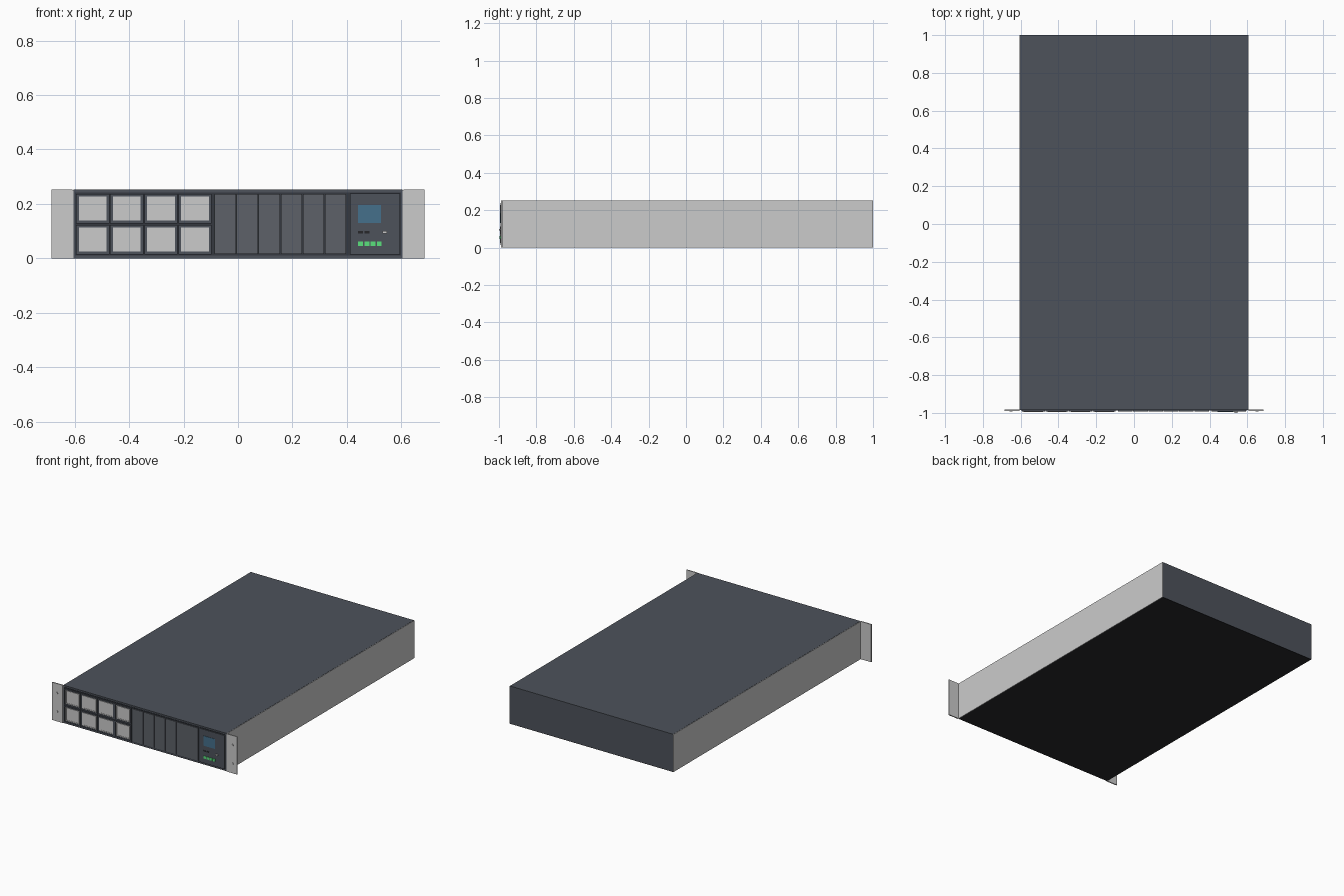
import bpy, bmesh
from mathutils import Matrix

if "Cube" in bpy.data.objects:
    bpy.data.objects.remove(bpy.data.objects["Cube"])


def mat(name, rgb):
    m = bpy.data.materials.new(name)
    m.diffuse_color = (*rgb, 1)
    m.use_nodes = True
    m.node_tree.nodes["Principled BSDF"].inputs["Base Color"].default_value = m.diffuse_color
    return m


SLATE = mat("slate", (0.075, 0.085, 0.105))
DARK = mat("dark_trim", (0.035, 0.04, 0.05))
BLACK = mat("black", (0.02, 0.02, 0.023))
PANEL = mat("panel_grey", (0.11, 0.12, 0.14))
BLUE = mat("screen_blue", (0.06, 0.16, 0.26))
GREEN = mat("button_green", (0.1, 0.75, 0.2))


def finish(name, bm, material):
    me = bpy.data.meshes.new(name)
    bm.to_mesh(me)
    bm.free()
    ob = bpy.data.objects.new(name, me)
    bpy.context.collection.objects.link(ob)
    if material:
        me.materials.append(material)
    return ob


def box(name, x, y, z, material=None):
    """Box from (min, max) ranges."""
    bm = bmesh.new()
    c = [(a + b) / 2 for a, b in (x, y, z)]
    s = [b - a for a, b in (x, y, z)]
    bmesh.ops.create_cube(bm, size=1, matrix=Matrix.Translation(c) @ Matrix.Diagonal((*s, 1)))
    return finish(name, bm, material)


def tray(name, x, z, y_front, y_back, inset, depth, material=None):
    """Front box whose face is inset by a rim and pushed in by depth."""
    ob = box(name, x, (y_front, y_back), z, material)
    bm = bmesh.new()
    bm.from_mesh(ob.data)
    bm.normal_update()
    front = [f for f in bm.faces if f.normal.y < -0.9]
    bmesh.ops.inset_region(bm, faces=front, thickness=inset)
    ring = bmesh.ops.extrude_face_region(bm, geom=front)
    bmesh.ops.delete(bm, geom=front, context='FACES_ONLY')
    verts = [g for g in ring["geom"] if isinstance(g, bmesh.types.BMVert)]
    bmesh.ops.translate(bm, verts=verts, vec=(0, depth, 0))
    bmesh.ops.recalc_face_normals(bm, faces=bm.faces)
    bm.to_mesh(ob.data)
    bm.free()
    return ob


H = 0.253
BACK = -0.98   # plane behind the front modules

# Main case with darker underside
box("case", (-0.604, 0.604), (-0.985, 1.0), (0.002, H), SLATE)
box("bottom_pan", (-0.604, 0.604), (-0.985, 1.0), (0, 0.002), BLACK)
box("front_backing", (-0.598, 0.598), (-0.987, BACK), (0.01, 0.243), DARK)

# Side panels, rack ears and their screws
for side, s in (("left", -1), ("right", 1)):
    box(side + "_side_panel", tuple(sorted((s * 0.603, s * 0.607))), (-0.985, 1.0), (0, H - 0.001))
    box(side + "_rack_ear", tuple(sorted((s * 0.607, s * 0.685))), (-0.989, -0.982), (0, H))
    for z in (0.065, 0.188):
        bm = bmesh.new()
        bmesh.ops.create_cone(bm, cap_ends=True, segments=16, radius1=0.008, radius2=0.008, depth=0.006,
                              matrix=Matrix.Translation((s * 0.65, -0.989, z)) @ Matrix.Rotation(1.5708, 4, 'X'))
        finish(side + "_ear_screw", bm, None)

# Drive bays: dark rim frame holding a grey caddy face
for col in range(4):
    cx = -0.533 + 0.125 * col
    for cz in (0.069, 0.183):
        tray("drive_bay", (cx - 0.061, cx + 0.061), (cz - 0.054, cz + 0.054), -0.993, BACK, 0.01, 0.003, SLATE)
        tray("drive_caddy", (cx - 0.051, cx + 0.051), (cz - 0.044, cz + 0.044), -0.994, BACK, 0.008, 0.002)

# Vertical blank modules
for i in range(6):
    x0 = -0.086 + 0.081 * i
    box("blank_module", (x0, x0 + 0.078), (-0.993, BACK), (0.017, 0.236), PANEL)

# Control panel with screen, ports and buttons
box("control_panel", (0.411, 0.594), (-0.993, BACK), (0.014, 0.239), SLATE)
box("screen", (0.441, 0.525), (-0.995, BACK), (0.131, 0.197), BLUE)
for i in range(2):
    x0 = 0.441 + 0.023 * i
    box("port", (x0, x0 + 0.018), (-0.995, BACK), (0.092, 0.1), BLACK)
box("latch_tab", (0.531, 0.547), (-1.0, BACK), (0.091, 0.1))
for i in range(4):
    x0 = 0.441 + 0.0228 * i
    box("status_button", (x0, x0 + 0.018), (-0.996, BACK), (0.046, 0.063), GREEN)
